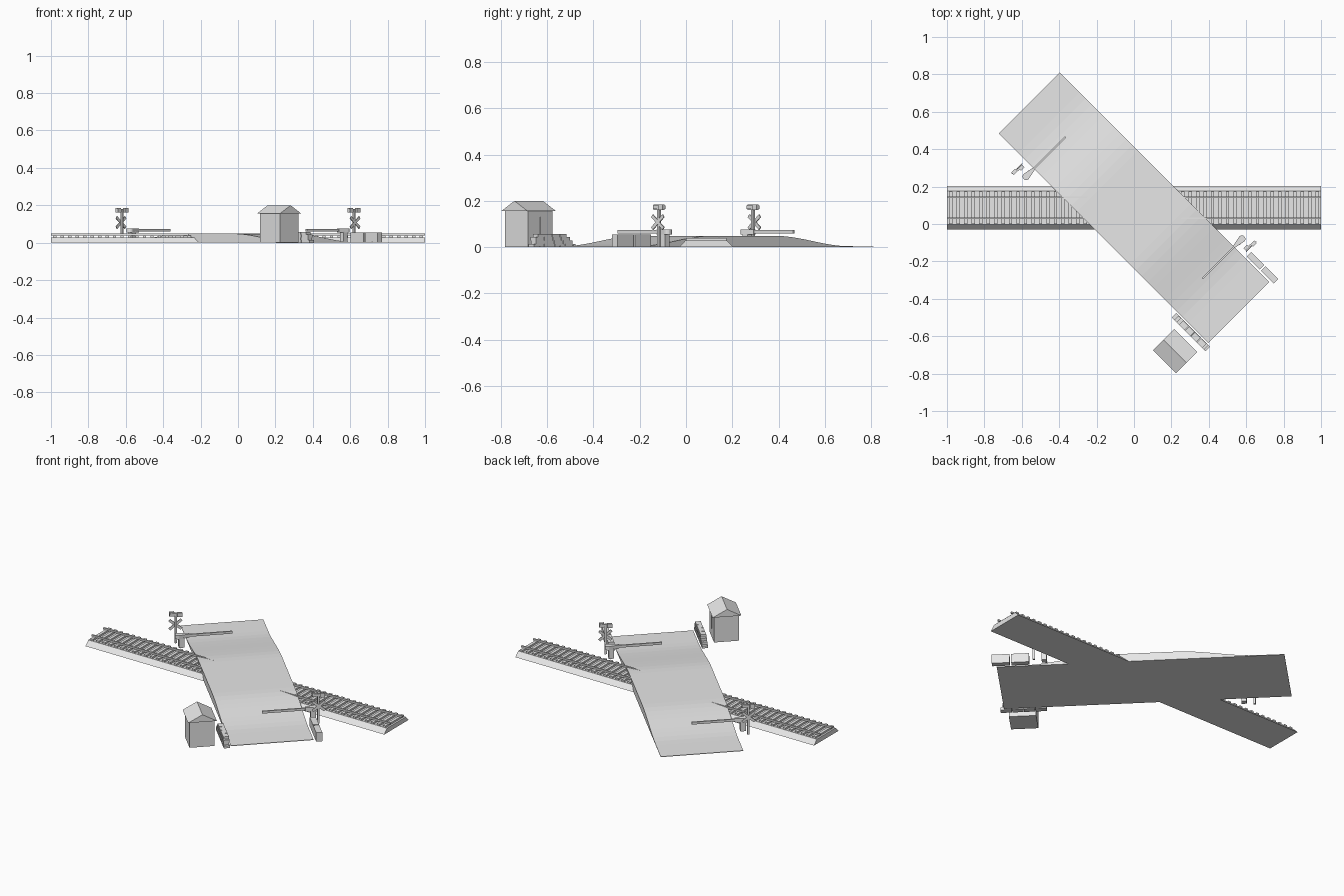
import bpy, bmesh, math
from mathutils import Matrix, Vector

cube = bpy.data.objects.get("Cube")
if cube:
    bpy.data.objects.remove(cube, do_unlink=True)

grey = bpy.data.materials.new("plain grey")
grey.use_nodes = True
grey.diffuse_color = (0.8, 0.8, 0.8, 1)
grey.node_tree.nodes["Principled BSDF"].inputs["Base Color"].default_value = (0.8, 0.8, 0.8, 1)

# Rail frame runs along x; road frame is turned 45 degrees at the crossing point
RAIL = Matrix.Translation((0, 0.087, 0))
ROAD = RAIL @ Matrix.Rotation(-math.pi / 4, 4, 'Z')
HALF_TURN = Matrix.Rotation(math.pi, 4, 'Z')


def finish(name, bm, frame):
    bmesh.ops.recalc_face_normals(bm, faces=bm.faces[:])
    bm.transform(frame)
    mesh = bpy.data.meshes.new(name)
    bm.to_mesh(mesh)
    bm.free()
    mesh.materials.append(grey)
    obj = bpy.data.objects.new(name, mesh)
    bpy.context.collection.objects.link(obj)
    return obj


def add_box(bm, centre, size, tilt=0):
    m = Matrix.Translation(centre) @ Matrix.Rotation(tilt, 4, 'X') @ Matrix.Diagonal((*size, 1))
    bmesh.ops.create_cube(bm, size=1, matrix=m)


def boxes(name, items, frame):
    bm = bmesh.new()
    for item in items:
        add_box(bm, *item)
    return finish(name, bm, frame)


def prism(name, outline, sweep, frame):
    bm = bmesh.new()
    face = bm.faces.new([bm.verts.new(p) for p in outline])
    new = bmesh.ops.extrude_face_region(bm, geom=[face])["geom"]
    verts = [g for g in new if isinstance(g, bmesh.types.BMVert)]
    bmesh.ops.translate(bm, verts=verts, vec=Vector(sweep))
    return finish(name, bm, frame)


# Gravel bank with sloping sides
prism("gravel_bank", [(-1, -0.117, 0), (-1, 0.117, 0), (-1, 0.09, 0.028), (-1, -0.09, 0.028)],
      (2, 0, 0), RAIL)

# Sleepers and rails
boxes("sleepers", [((-0.98 + 0.04 * i, 0, 0.033), (0.018, 0.176, 0.011)) for i in range(50)], RAIL)
for side, y in (("front", -0.056), ("back", 0.056)):
    boxes(side + "_rail", [((0, y, 0.043), (2, 0.009, 0.010))], RAIL)

# Road humped over the track, with eased ramps
steps = 10
ramp = []
for i in range(steps + 1):
    t = i / steps
    ramp.append((0.2 + 0.44 * t, 0.0485 - 0.0445 * t * t * (3 - 2 * t)))
ramp.append((0.792, 0.003))
top = [(-u, -0.23, z) for u, z in reversed(ramp)] + [(u, -0.23, z) for u, z in ramp]
prism("road", [(-0.792, -0.23, 0)] + top + [(0.792, -0.23, 0)], (0, 0.46, 0), ROAD)

# Warning sign and barrier on each side of the track
for side, frame in (("back", ROAD), ("front", ROAD @ HALF_TURN)):
    u, v = -0.582, -0.295
    boxes(side + "_sign_post", [((u, v, 0.09), (0.012, 0.012, 0.18))], frame)
    boxes(side + "_crossbuck",
          [((u - 0.008, v, 0.108), (0.005, 0.088, 0.015), a) for a in (0.68, -0.68)], frame)
    boxes(side + "_signal_lamps",
          [((u, v, 0.172), (0.008, 0.07, 0.016)),
           ((u - 0.008, v - 0.021, 0.173), (0.014, 0.028, 0.024)),
           ((u + 0.008, v + 0.021, 0.173), (0.014, 0.028, 0.024))], frame)
    u, v = -0.526, -0.274
    boxes(side + "_barrier_base", [((u, v, 0.03), (0.028, 0.03, 0.06))], frame)
    # Rounded counterweight narrowing into the arm
    arc = [math.pi * (1 + k / 8) for k in range(9)]
    drop = [(u + 0.019 * math.cos(a), v - 0.016 + 0.019 * math.sin(a), 0.055) for a in arc]
    drop += [(u + 0.007, v + 0.044, 0.055), (u - 0.007, v + 0.044, 0.055)]
    prism(side + "_counterweight", drop, (0, 0, 0.022), frame)
    boxes(side + "_barrier_arm", [((u, -0.11, 0.066), (0.009, 0.24, 0.014))], frame)

# Two concrete blocks on the left verge
for name, u in (("inner", 0.66), ("outer", 0.767)):
    boxes(name + "_concrete_block", [((u, 0.258, 0.027), (0.097, 0.034, 0.054))], ROAD)

# Stepped brick wall by the hut
bricks = []
for row in range(4):
    start = 0.557 + 0.018 * row
    end = 0.815 - (0.008 if row % 2 else 0) - 0.006 * row
    length = (end - start) / 4
    for k in range(4):
        bricks.append(((start + length * (k + 0.5), -0.256, 0.007 + 0.0145 * row),
                       (length - 0.003, 0.034 - 0.003 * (row % 2), 0.0145)))
boxes("brick_wall", bricks, ROAD)

# Hut with gabled roof and a narrow window facing the road
u, v = 0.698, -0.387
boxes("hut_walls", [((u, v, 0.079), (0.15, 0.14, 0.158))], ROAD)
prism("hut_roof", [(u - 0.087, v - 0.08, 0.156), (u - 0.087, v + 0.08, 0.156), (u - 0.087, v, 0.2)],
      (0.174, 0, 0), ROAD)
boxes("hut_window", [((u - 0.006, v + 0.071, 0.093), (0.012, 0.006, 0.075))], ROAD)
